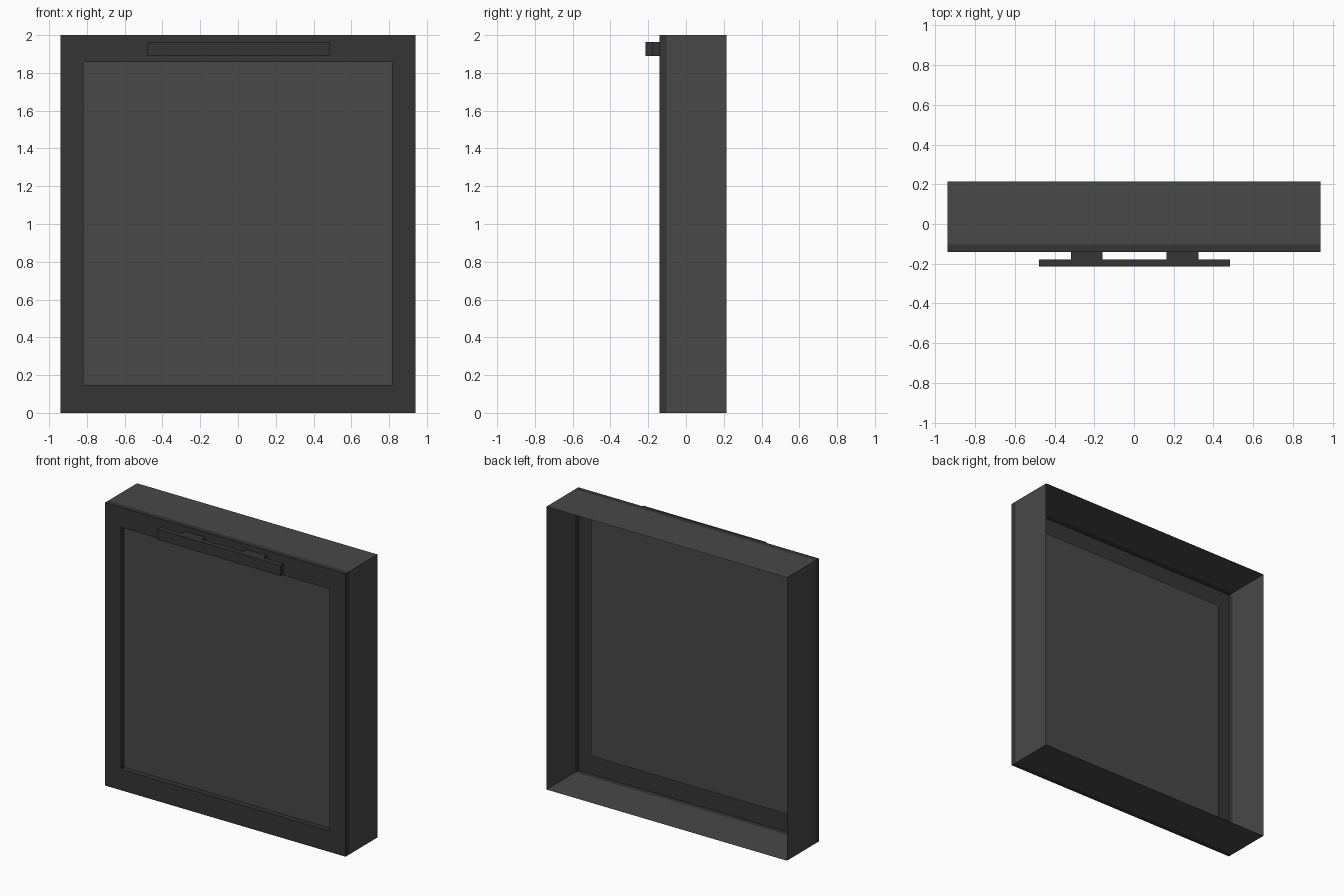
import bpy, bmesh

if "Cube" in bpy.data.objects:
    bpy.data.objects.remove(bpy.data.objects["Cube"])

BACK, SEAM, FRONT = 0.215, -0.104, -0.141
OUTER = (-0.94, 0.94, 0.0, 2.0)
OPENING = (-0.818, 0.816, 0.148, 1.858)


def material(name, value):
    m = bpy.data.materials.new(name)
    m.diffuse_color = (value, value, value, 1)
    m.use_nodes = True
    m.node_tree.nodes["Principled BSDF"].inputs["Base Color"].default_value = m.diffuse_color
    return m


dark = material("dark_trim", 0.035)
grey = material("charcoal", 0.065)


def finish(bm, name, mat):
    me = bpy.data.meshes.new(name)
    bm.to_mesh(me)
    bm.free()
    me.materials.append(mat)
    ob = bpy.data.objects.new(name, me)
    bpy.context.collection.objects.link(ob)
    return ob


def rect(bm, bounds, y):
    x0, x1, z0, z1 = bounds
    return [bm.verts.new((x, y, z)) for x, z in ((x0, z0), (x1, z0), (x1, z1), (x0, z1))]


def sheet(name, rings, mat):
    """Thin shell skinned through rectangular rings, listed from back to front."""
    bm = bmesh.new()
    loops = [rect(bm, b, y) for b, y in rings]
    for a, b in zip(loops, loops[1:]):
        for i in range(4):
            j = (i + 1) % 4
            bm.faces.new((b[i], b[j], a[j], a[i]))
    return finish(bm, name, mat)


# Open-backed side walls
sheet("door_side_walls", [(OUTER, BACK), (OUTER, SEAM)], grey)

# Front frame: outer lip, face and reveal around the window
sheet("front_frame", [(OUTER, SEAM), (OUTER, FRONT), (OPENING, FRONT), (OPENING, SEAM)], dark)

# Recessed window pane
bm = bmesh.new()
bm.faces.new(rect(bm, OPENING, SEAM))
finish(bm, "window_pane", grey)

# Handle: bar with two posts, outline seen from above extruded upwards
y0, y1 = -0.215, -0.178
outline = [(-0.478, y0), (0.484, y0), (0.484, y1),
           (0.324, y1), (0.324, FRONT), (0.164, FRONT), (0.164, y1),
           (-0.158, y1), (-0.158, FRONT), (-0.318, FRONT), (-0.318, y1),
           (-0.478, y1)]
bm = bmesh.new()
low = [bm.verts.new((x, y, 1.89)) for x, y in outline]
high = [bm.verts.new((x, y, 1.964)) for x, y in outline]
bm.faces.new(low[::-1])
bm.faces.new(high)
for i in range(len(outline)):
    j = (i + 1) % len(outline)
    # post ends touch the frame and stay open
    if not (outline[i][1] == FRONT and outline[j][1] == FRONT):
        bm.faces.new((low[i], low[j], high[j], high[i]))
finish(bm, "handle", dark)
